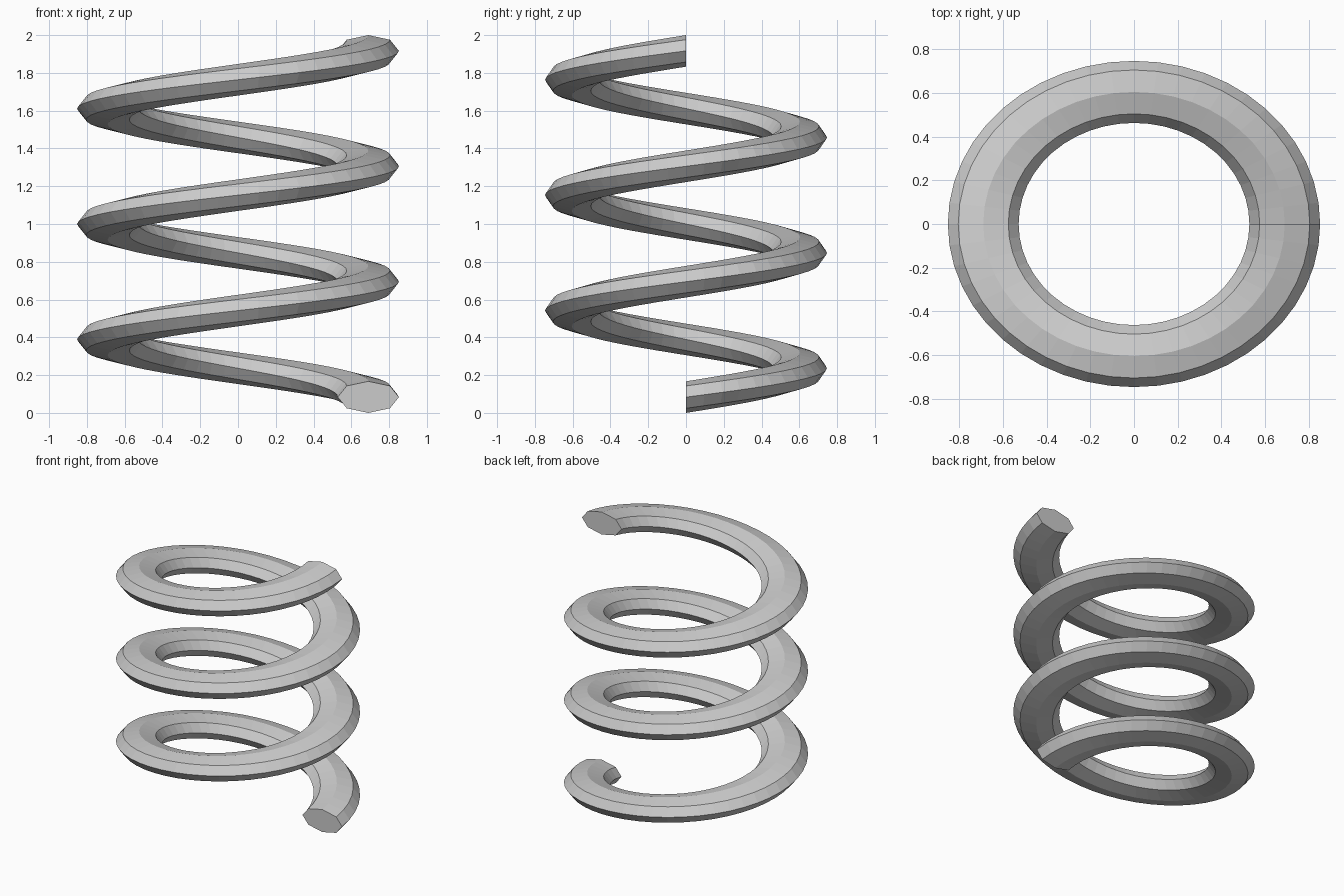
import bpy, bmesh, math

if "Cube" in bpy.data.objects:
    bpy.data.objects.remove(bpy.data.objects["Cube"])

TURNS, STEPS, SIDES = 3, 48, 8
RADIUS, HALF_W, HALF_H = 0.69, 0.162, 0.0835
Y_SCALE = 0.876                        # coil is slightly oval from above
PITCH = (2.0 - 2 * HALF_H) / TURNS

grey = bpy.data.materials.new("plain grey")
grey.diffuse_color = (0.6, 0.6, 0.6, 1)
grey.use_nodes = True
grey.node_tree.nodes["Principled BSDF"].inputs["Base Color"].default_value = grey.diffuse_color

# Flattened octagon cross-section swept up a helix
bm = bmesh.new()
rings = []
for i in range(TURNS * STEPS + 1):
    turn = i / STEPS
    a = 2 * math.pi * turn
    ring = []
    for k in range(SIDES):
        b = 2 * math.pi * k / SIDES
        r = RADIUS + HALF_W * math.cos(b)
        z = HALF_H + PITCH * turn + HALF_H * math.sin(b)
        ring.append(bm.verts.new((r * math.cos(a), Y_SCALE * r * math.sin(a), z)))
    rings.append(ring)

# Tube walls
for lo, hi in zip(rings, rings[1:]):
    for k in range(SIDES):
        n = (k + 1) % SIDES
        bm.faces.new((lo[k], hi[k], hi[n], lo[n]))

# End caps
bm.faces.new(rings[0])
bm.faces.new(rings[-1][::-1])
bmesh.ops.recalc_face_normals(bm, faces=bm.faces)

mesh = bpy.data.meshes.new("coil_spring")
bm.to_mesh(mesh)
bm.free()
mesh.materials.append(grey)
spring = bpy.data.objects.new("coil_spring", mesh)
bpy.context.collection.objects.link(spring)
